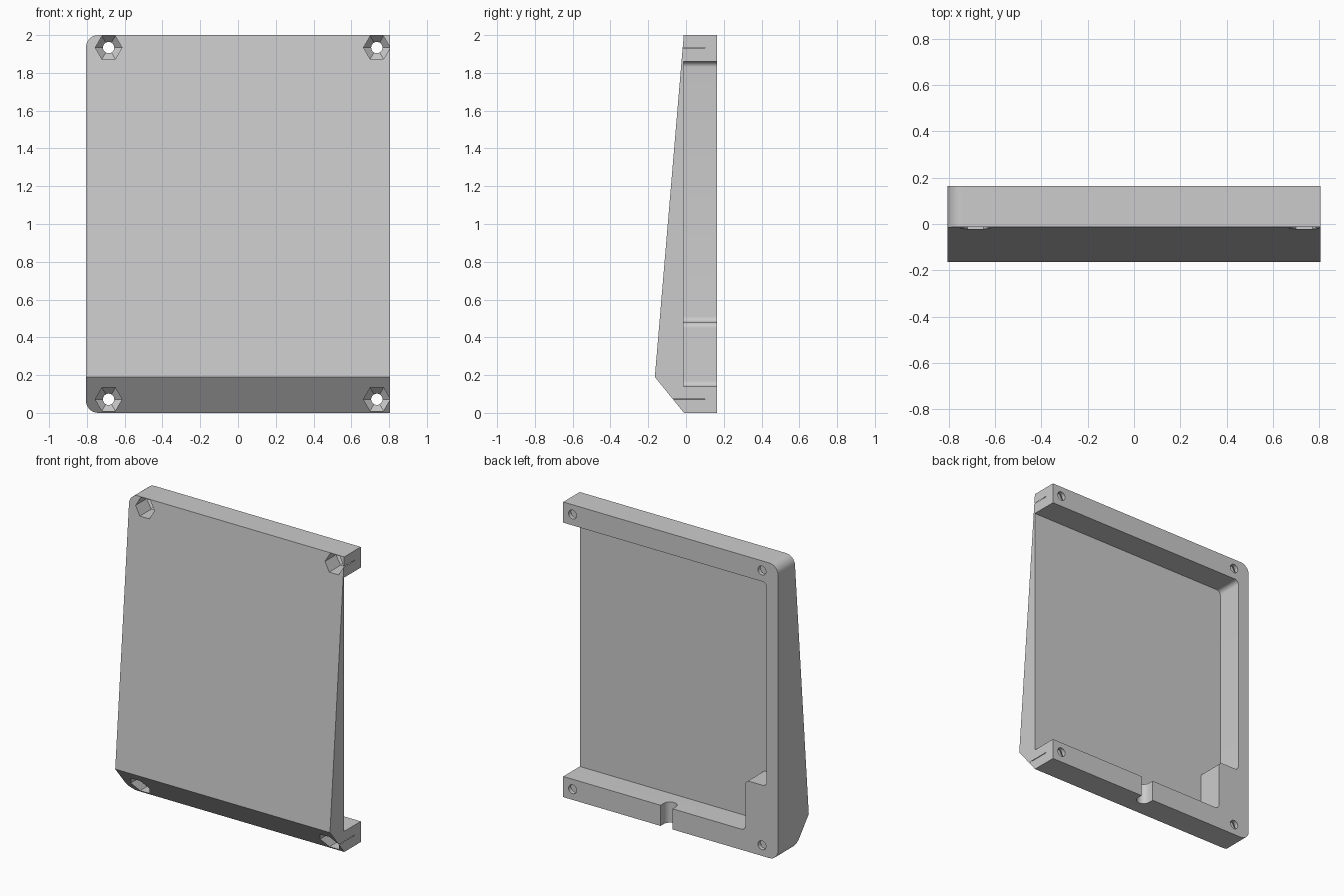
import bpy, bmesh
from math import cos, sin, pi, radians
from mathutils import Vector

if "Cube" in bpy.data.objects:
    bpy.data.objects.remove(bpy.data.objects["Cube"], do_unlink=True)

HALF, BACK, FLOOR, TOP = 0.805, 0.165, -0.012, 2.0


def loft(name, rings):
    """Closed solid through matching rings of points."""
    bm = bmesh.new()
    loops = [[bm.verts.new(p) for p in ring] for ring in rings]
    n = len(loops[0])
    for a, b in zip(loops, loops[1:]):
        for i in range(n):
            j = (i + 1) % n
            bm.faces.new((a[i], a[j], b[j], b[i]))
    bm.faces.new(loops[0])
    bm.faces.new(loops[-1])
    bmesh.ops.recalc_face_normals(bm, faces=bm.faces)
    mesh = bpy.data.meshes.new(name)
    bm.to_mesh(mesh)
    bm.free()
    obj = bpy.data.objects.new(name, mesh)
    bpy.context.collection.objects.link(obj)
    return obj


def rounded(corners, steps=8):
    """Outline of right-angled corners (x, z, radius) with arcs."""
    out = []
    for i, (x, z, r) in enumerate(corners):
        p = Vector((x, z))
        if r == 0:
            out.append(p)
            continue
        d1 = (Vector(corners[i - 1][:2]) - p).normalized()
        d2 = (Vector(corners[(i + 1) % len(corners)][:2]) - p).normalized()
        c = p + r * (d1 + d2)
        for k in range(steps + 1):
            t = k / steps * pi / 2
            out.append(c - r * (cos(t) * d2 + sin(t) * d1))
    return out


def along_y(name, outline, y0, y1):
    return loft(name, [[(x, y, z) for x, z in outline] for y in (y0, y1)])


def ring(x, z, y, r, n):
    return [(x + r * cos(2 * pi * k / n), y, z + r * sin(2 * pi * k / n)) for k in range(n)]


def combine(obj, cutter, operation="DIFFERENCE"):
    mod = obj.modifiers.new("cut", "BOOLEAN")
    mod.operation, mod.solver, mod.object = operation, "EXACT", cutter
    bpy.context.view_layer.objects.active = obj
    bpy.ops.object.modifier_apply(modifier=mod.name)
    bpy.data.objects.remove(cutter, do_unlink=True)


# Wedge body: plate outline trimmed by the sloped side profile
outline = rounded([(-HALF, 0, 0.065), (HALF, 0, 0), (HALF, TOP, 0), (-HALF, TOP, 0.065)])
body = along_y("wedge_housing", outline, -0.3, BACK)
profile = [(0.3, -0.1), (0.3, 2.1), (-0.0034, 2.1), (-0.165, 0.19), (-0.0915, 0.1),
           (FLOOR, 0.0025), (0.0717, -0.1)]
profile = [(0.3, -0.1), (0.3, 2.1), (-0.0035, 2.1), (-0.165, 0.19), (0.0705, -0.1)]
combine(body, loft("side_profile", [[(x, y, z) for y, z in profile] for x in (-1, 1)]),
        "INTERSECT")

# Recess in the back, open on one side, with a corner block left standing
recess = rounded([(1, 0.14, 0), (-0.56, 0.14, 0.03), (-0.56, 0.48, 0.03),
                  (-0.72, 0.48, 0.03), (-0.72, 1.86, 0.03), (1, 1.86, 0)])
combine(body, along_y("recess_cutter", recess, FLOOR, 0.3))

# Round-bottomed cable channel through the lower wall
cx, cr, cy = 0.03, 0.045, 0.13
arc = [(cx - cr * cos(k * pi / 12), cy - cr * sin(k * pi / 12)) for k in range(13)]
channel = [(cx - cr, 0.3)] + arc + [(cx + cr, 0.3)]
combine(body, loft("channel_cutter", [[(x, y, z) for x, y in channel] for z in (-0.1, 0.2)]))

# Screw holes with hexagonal nut pockets tapering into them
for x in (-0.685, 0.735):
    for z in (0.072, 1.934):
        combine(body, loft("nut_cutter", [ring(x, z, y, r, 6) for y, r in
                                          ((-0.3, 0.0707), (0.1, 0.0707), (0.144, 0.026))]))
        combine(body, loft("screw_cutter", [ring(x, z, y, 0.03, 24) for y in (-0.3, 0.3)]))

# Grey plastic
grey = bpy.data.materials.new("grey_plastic")
grey.use_nodes = True
color = (0.6, 0.6, 0.6, 1)
grey.diffuse_color = color
grey.node_tree.nodes["Principled BSDF"].inputs["Base Color"].default_value = color
body.data.materials.clear()
body.data.materials.append(grey)
for face in body.data.polygons:
    face.material_index = 0

bpy.ops.object.select_all(action="DESELECT")
body.select_set(True)
bpy.context.view_layer.objects.active = body
bpy.ops.object.shade_smooth_by_angle(angle=radians(25))
